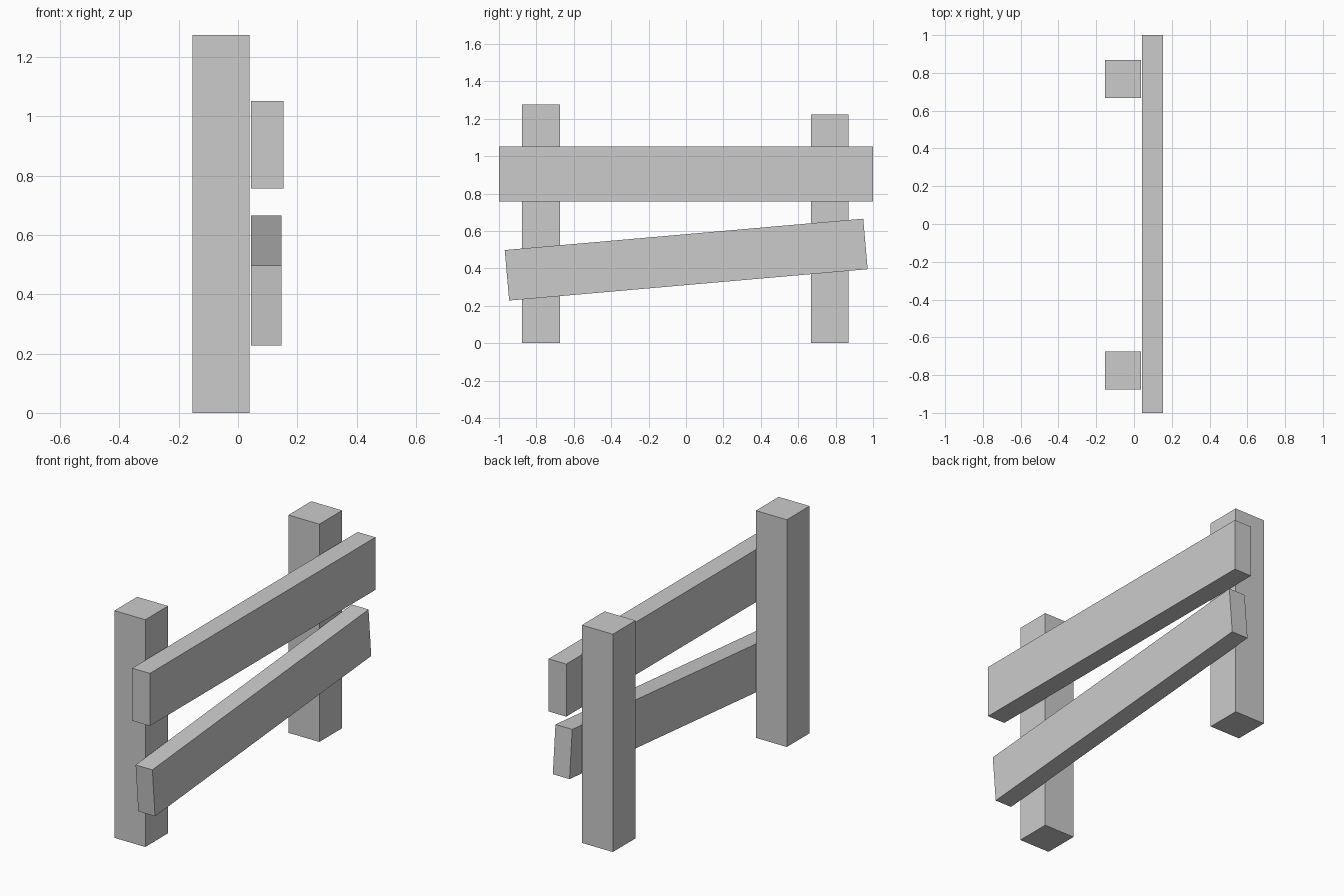
import bpy, bmesh, math
from mathutils import Matrix

if "Cube" in bpy.data.objects:
    bpy.data.objects.remove(bpy.data.objects["Cube"])


def box(name, x, y, z, tilt=0.0):
    """Box spanning the given (min, max) ranges, tilted about x through its centre."""
    spans = (x, y, z)
    size = [b - a for a, b in spans]
    bm = bmesh.new()
    bmesh.ops.create_cube(bm, size=1, matrix=Matrix.Diagonal((*size, 1)))
    mesh = bpy.data.meshes.new(name)
    bm.to_mesh(mesh)
    bm.free()
    obj = bpy.data.objects.new(name, mesh)
    obj.location = [(a + b) / 2 for a, b in spans]
    obj.rotation_euler.x = math.radians(tilt)
    bpy.context.collection.objects.link(obj)
    return obj


# Upright posts, slightly different heights
POST_X = (-0.154, 0.038)
box("tall_post", POST_X, (-0.876, -0.674), (0, 1.275))
box("short_post", POST_X, (0.667, 0.869), (0, 1.222))

# Level upper rail and sagging lower rail
box("upper_rail", (0.043, 0.153), (-1, 1), (0.757, 1.052))
box("lower_rail", (0.043, 0.147), (-0.961, 0.963), (0.311, 0.582), tilt=5)
